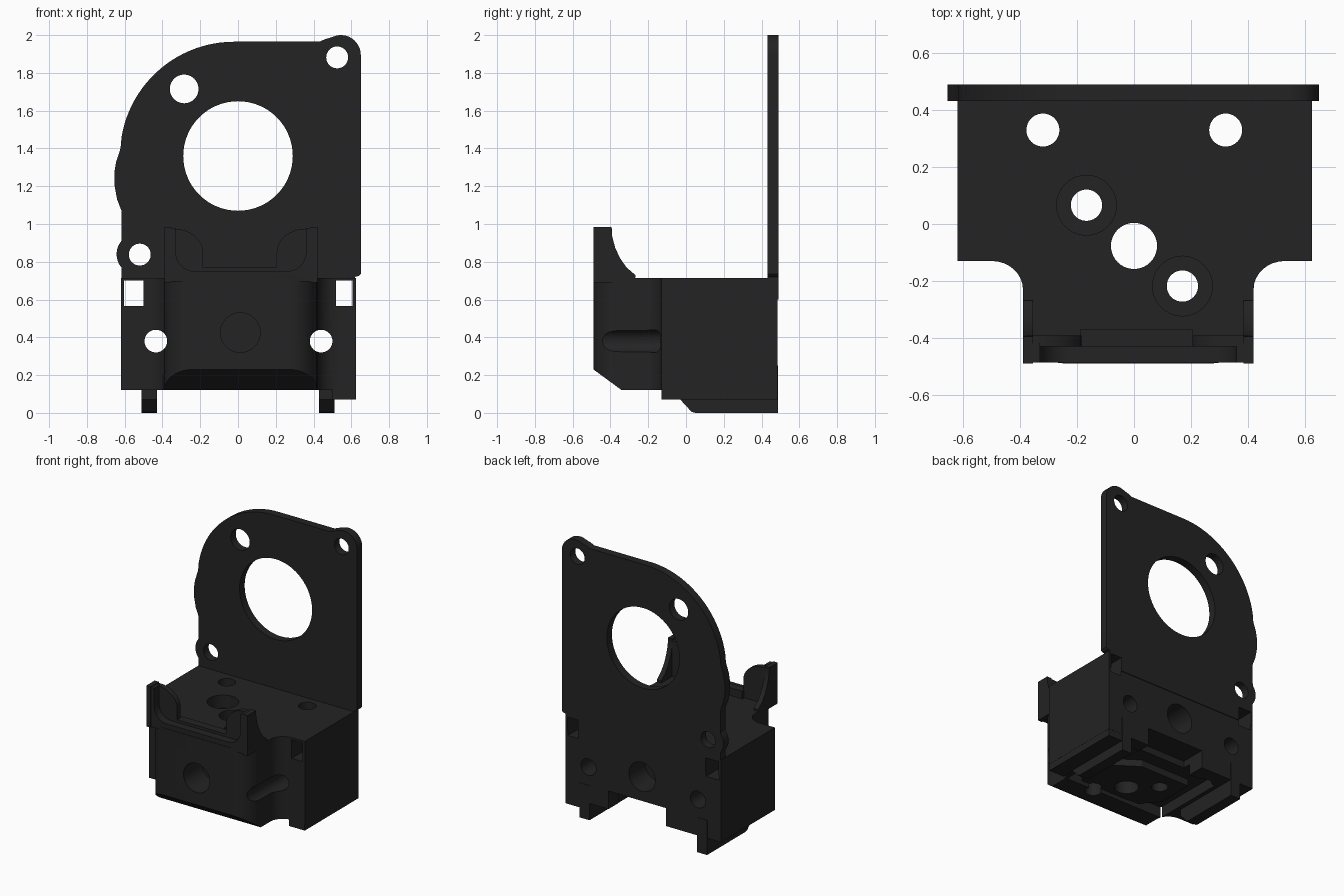
import bpy, bmesh, math
from mathutils import Vector

if "Cube" in bpy.data.objects:
    bpy.data.objects.remove(bpy.data.objects["Cube"])

black = bpy.data.materials.new("black_plastic")
black.diffuse_color = (0.017, 0.017, 0.017, 1)
black.use_nodes = True
black.node_tree.nodes["Principled BSDF"].inputs["Base Color"].default_value = black.diffuse_color


def prism(name, pts, a, b, axis):
    """Extrude a 2D profile from a to b along an axis (x: pts are y,z; y: x,z; z: x,y)."""
    place = {"x": lambda p, t: (t, p[0], p[1]),
             "y": lambda p, t: (p[0], t, p[1]),
             "z": lambda p, t: (p[0], p[1], t)}[axis]
    bm = bmesh.new()
    lo = [bm.verts.new(place(p, a)) for p in pts]
    hi = [bm.verts.new(place(p, b)) for p in pts]
    n = len(pts)
    bm.faces.new(lo)
    bm.faces.new(hi)
    for i in range(n):
        bm.faces.new((lo[i], lo[(i + 1) % n], hi[(i + 1) % n], hi[i]))
    bmesh.ops.recalc_face_normals(bm, faces=bm.faces)
    me = bpy.data.meshes.new(name)
    bm.to_mesh(me)
    bm.free()
    me.materials.append(black)
    ob = bpy.data.objects.new(name, me)
    bpy.context.collection.objects.link(ob)
    return ob


def arc(cx, cy, r, a0, a1, n=12, ry=None):
    ry = ry or r
    return [(cx + r * math.cos(math.radians(a0 + (a1 - a0) * i / n)),
             cy + ry * math.sin(math.radians(a0 + (a1 - a0) * i / n))) for i in range(n + 1)]


def box(name, x0, x1, y0, y1, z0, z1):
    return prism(name, [(x0, y0), (x1, y0), (x1, y1), (x0, y1)], z0, z1, "z")


def hole(cx, cy, r, a, b, axis, n=40):
    return prism("hole_cutter", arc(cx, cy, r, 0, 360 - 360 / n, n - 1), a, b, axis)


def combine(ob, others, op):
    """Apply a boolean for each of the other objects and remove them."""
    for o in others:
        m = ob.modifiers.new("bool", "BOOLEAN")
        m.operation, m.object, m.solver = op, o, "EXACT"
        bpy.context.view_layer.objects.active = ob
        bpy.ops.object.modifier_apply(modifier=m.name)
        bpy.data.objects.remove(o)


# main block with filleted front nose (rounded front corners)
plan = ([(-0.62, 0.485), (-0.62, -0.13)]
        + arc(-0.50, -0.23, 0.11, 90, 0, 8, 0.10)
        + arc(-0.24, -0.34, 0.15, 180, 270, 10)
        + arc(0.27, -0.34, 0.15, 270, 360, 10)
        + arc(0.53, -0.23, 0.11, 180, 90, 8, 0.10)
        + [(0.625, -0.13), (0.625, 0.485)])
body = prism("bracket_body", plan, 0.12, 0.715, "z")
combine(body, [
    # sloped lower front edge
    prism("slope_cutter", [(-0.6, 0.31), (-0.49, 0.23), (-0.34, 0.12), (-0.34, 0.0), (-0.6, 0.0)],
          -1, 1, "x"),
    # underside pocket and rear notch
    box("pocket_cutter", -0.40, 0.41, -0.20, 0.36, 0.0, 0.2),
    box("notch_cutter", -0.18, 0.28, 0.30, 0.6, 0.0, 0.25),
], "DIFFERENCE")

# upright motor plate with ears
outline = ([(-0.617, 0.60), (-0.617, 0.765)]
           + arc(-0.535, 0.84, 0.108, 220, 140, 8)
           + [(-0.617, 0.93), (-0.617, 1.07), (-0.64, 1.13), (-0.653, 1.20), (-0.655, 1.27),
              (-0.645, 1.33), (-0.622, 1.40)]
           + arc(-0.02, 1.36, 0.605, 170, 90, 24)
           + [(0.43, 1.965), (0.46, 1.978)]
           + arc(0.545, 1.895, 0.105, 115, 0, 12)
           + [(0.65, 0.735), (0.64, 0.725), (0.62, 0.72), (0.62, 0.60)])
plate = prism("motor_plate", outline, 0.432, 0.49, "y")

# front guard: side cheeks with scooped rear edge
cheek = ([(-0.27, 0.69), (-0.49, 0.69), (-0.49, 0.985), (-0.395, 0.985)]
         + [(-0.39, 0.93), (-0.375, 0.875), (-0.35, 0.82), (-0.315, 0.77), (-0.268, 0.73)])
left_cheek = prism("left_cheek", cheek, -0.39, -0.355, "x")
right_cheek = prism("right_cheek", cheek, 0.385, 0.42, "x")

# front lip with a wide U opening
lip = ([(-0.385, 0.695), (0.415, 0.695), (0.415, 0.98), (0.36, 0.98)]
       + arc(0.26, 0.85, 0.10, 0, -90, 8) + arc(-0.23, 0.85, 0.10, 270, 180, 8)
       + [(-0.33, 0.98), (-0.385, 0.98)])
front_lip = prism("front_lip", lip, -0.487, -0.42, "y")

# rear wall with rounded wings and a low middle
wing = ([(-0.38, 0.70), (0.41, 0.70), (0.41, 0.975)]
        + arc(0.36, 0.85, 0.155, 90, 180, 10, 0.125)
        + [(0.205, 0.77), (-0.185, 0.77)]
        + arc(-0.34, 0.85, 0.155, 0, 90, 10, 0.125) + [(-0.38, 0.975)])
rear_wall = prism("rear_wall", wing, -0.43, -0.392, "y")
sill = box("guard_sill", -0.19, 0.205, -0.41, -0.37, 0.70, 0.77)

# underside pad, right foot strip, left foot strip
pad = prism("bottom_pad", [(-0.30, 0.20), (-0.30, -0.08), (-0.20, -0.19), (0.02, -0.21)]
            + [(0.28, -0.21), (0.32, -0.12), (0.32, 0.05), (0.10, 0.20)], 0.15, 0.23, "z")
foot = box("right_foot", 0.50, 0.624, -0.129, 0.484, 0.07, 0.2)

# two locating rails under the block
rail = [(-0.03, 0.07), (0.03, 0.005), (0.05, 0.0), (0.488, 0.0), (0.488, 0.25), (-0.03, 0.25)]
rails = [prism("rail", rail, x, x + 0.08, "x") for x in (-0.51, 0.43)]

combine(body, [plate, left_cheek, right_cheek, front_lip, rear_wall, sill, pad, foot] + rails, "UNION")

cutters = [
    # motor opening and plate screw holes
    hole(0, 1.36, 0.29, 0.3, 0.6, "y", 64),
    hole(-0.285, 1.715, 0.076, 0.3, 0.6, "y"),
    hole(0.525, 1.882, 0.058, 0.3, 0.6, "y"),
    hole(-0.52, 0.838, 0.058, 0.3, 0.6, "y"),
    # blind bores front and back
    hole(0.012, 0.425, 0.105, -0.6, -0.28, "y"),
    hole(0.012, 0.425, 0.105, 0.30, 0.6, "y"),
    # long side screw holes and nut slots
    hole(-0.435, 0.38, 0.06, -0.6, 0.6, "y"),
    hole(0.44, 0.38, 0.06, -0.6, 0.6, "y"),
    box("slot_cutter", -0.603, -0.50, -0.6, 0.6, 0.565, 0.70),
    box("slot_cutter", 0.52, 0.605, -0.6, 0.6, 0.565, 0.70),
    # vertical holes
    hole(-0.32, 0.33, 0.058, -0.1, 1, "z"),
    hole(0.322, 0.33, 0.058, -0.1, 1, "z"),
    hole(0.0, -0.077, 0.081, -0.1, 1, "z"),
]
# counterbored vertical screw holes
for x, y in ((-0.167, 0.066), (0.17, -0.218)):
    cutters += [hole(x, y, 0.055, -0.1, 1, "z"), hole(x, y, 0.105, 0.62, 1, "z")]
combine(body, cutters, "DIFFERENCE")

# smooth curved walls, keep edges crisp
bpy.ops.object.select_all(action="DESELECT")
body.select_set(True)
bpy.context.view_layer.objects.active = body
bpy.ops.object.shade_smooth_by_angle(angle=math.radians(30))
